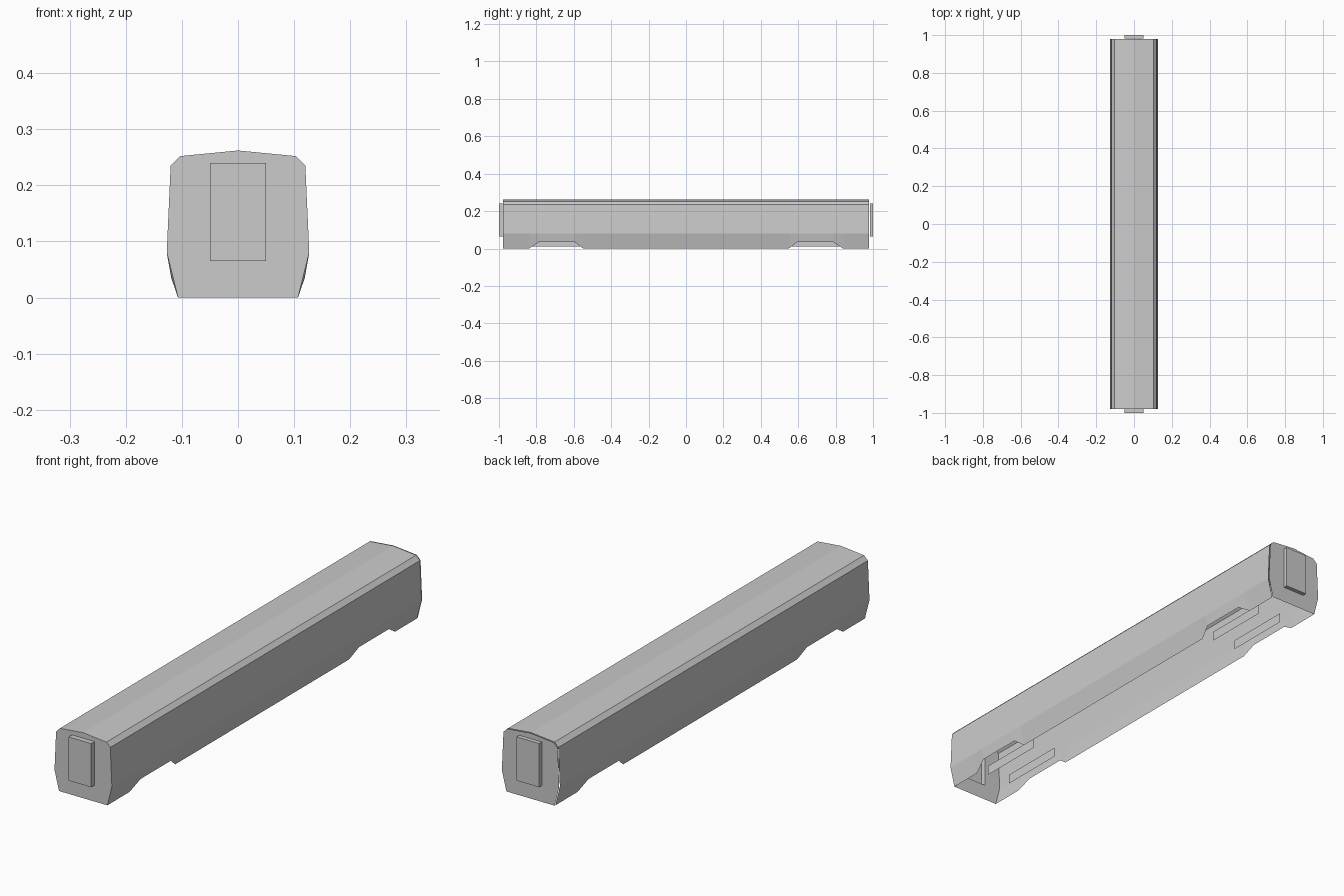
import bpy

if "Cube" in bpy.data.objects:
    bpy.data.objects.remove(bpy.data.objects["Cube"])

# Right half of the car cross-section: (x, z) from skirt edge to roof ridge
PROFILE = [(.107, 0), (.127, .08), (.12, .235), (.103, .252), (0, .262)]
# Lower edge along the length: (y, x, z), cut up over each bogie
HALF_SKIRT = [(.55, .107, 0), (.595, .119, .035), (.785, .119, .035), (.84, .107, 0)]
BODY_END = .979
DOOR_END = 1.0
DOOR_X, DOOR_LOW, DOOR_HIGH = .05, .065, .24


def make_half(name, verts, faces):
    """Make a mesh for the +x side and mirror it across x = 0."""
    mesh = bpy.data.meshes.new(name)
    mesh.from_pydata(verts, [], faces)
    obj = bpy.data.objects.new(name, mesh)
    bpy.context.collection.objects.link(obj)
    mirror = obj.modifiers.new("mirror", 'MIRROR')
    mirror.use_clip = True
    return obj


# Body shell: side walls, roof and notched skirt, open underneath
skirt = [(-BODY_END, .107, 0)]
skirt += [(-y, x, z) for y, x, z in reversed(HALF_SKIRT)]
skirt += HALF_SKIRT + [(BODY_END, .107, 0)]
verts, faces = [], []
n = len(PROFILE)
for y, x, z in skirt:
    verts += [(x, y, z)] + [(px, y, pz) for px, pz in PROFILE[1:]]
for i in range(len(skirt) - 1):
    for j in range(n - 1):
        a = i * n + j
        faces.append((a, a + n, a + n + 1, a + 1))
make_half("body_shell", verts, faces)


# End walls with a raised gangway door, hollow behind
def make_end(name, side, wall_y):
    door = [(0, DOOR_HIGH), (DOOR_X, DOOR_HIGH), (DOOR_X, DOOR_LOW), (0, DOOR_LOW)]
    outline = PROFILE + door + [(0, 0)]
    verts = [(x, side * wall_y, z) for x, z in outline]
    verts += [(x, side * DOOR_END, z) for x, z in door]
    d, f = n, len(outline)
    faces = [tuple(range(len(outline)))]
    faces += [(d + k + 1, d + k, f + k, f + k + 1) for k in range(3)]
    faces.append((f, f + 1, f + 2, f + 3))
    if side > 0:
        faces = [tuple(reversed(face)) for face in faces]
    # The outline runs counter-clockwise seen from the front
    make_half(name, verts, faces)


make_end("front_end", -1, BODY_END)
make_end("back_end", 1, BODY_END + .004)

# Bogie side plates: thin single planes under each notch
for name, cy in (("front_bogie", -.695), ("back_bogie", .695)):
    a, b = cy - .14, cy + .14
    make_half(name, [(.054, a, .01), (.054, b, .01), (.054, b, .05), (.054, a, .05)],
              [(0, 1, 2, 3)])
